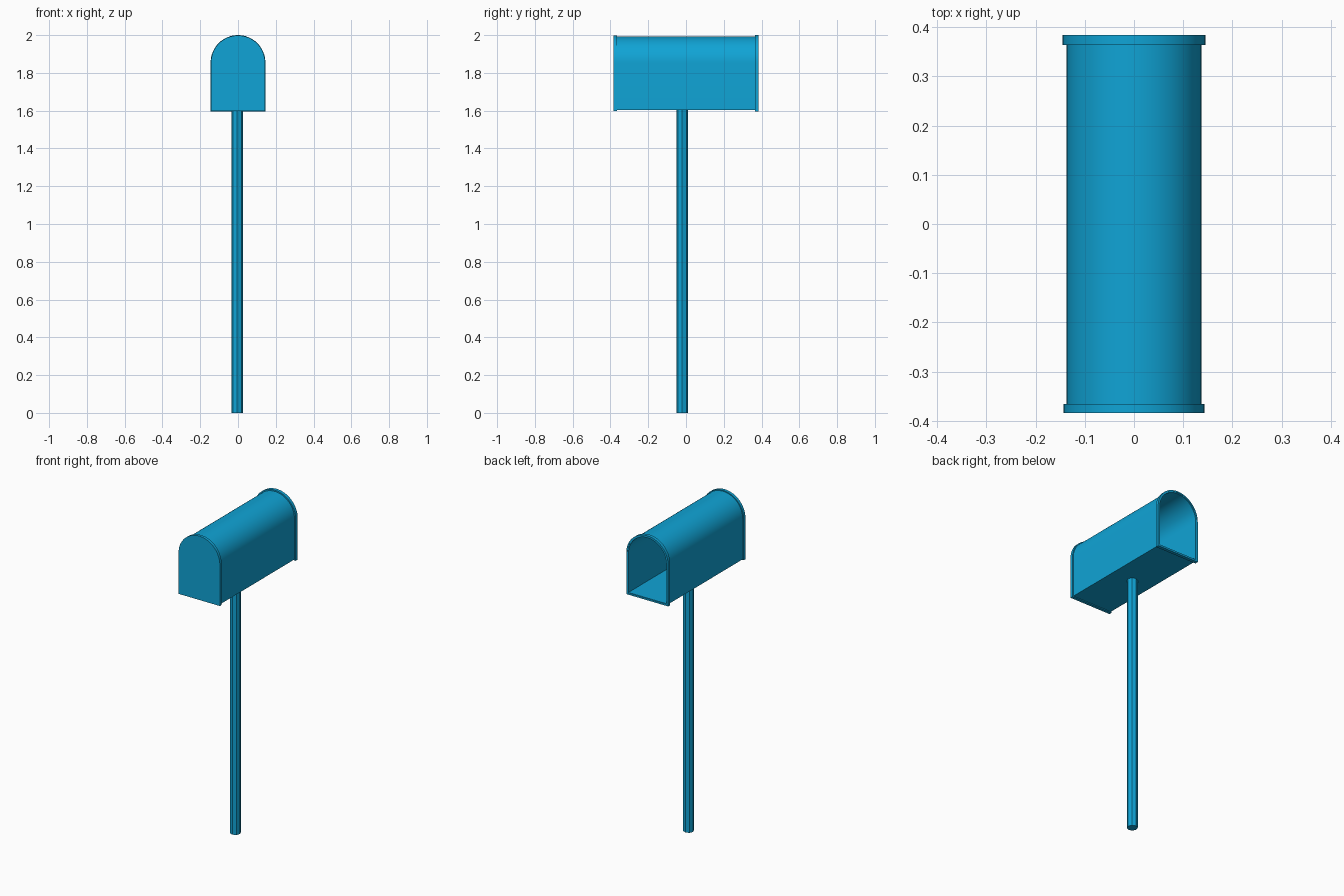
import bpy, bmesh, math

cube = bpy.data.objects.get("Cube")
if cube:
    bpy.data.objects.remove(cube, do_unlink=True)

blue = bpy.data.materials.new("sky blue paint")
blue.use_nodes = True
colour = (0.005, 0.37, 0.67, 1)
blue.diffuse_color = colour
blue.node_tree.nodes["Principled BSDF"].inputs["Base Color"].default_value = colour

SPRING = 1.855  # height where the arch begins


def arch(radius, bottom, steps=32):
    """Outline of a round-topped box: flat floor, straight sides, half circle."""
    pts = [(radius, bottom)]
    for i in range(steps + 1):
        a = math.pi * i / steps
        pts.append((radius * math.cos(a), SPRING + radius * math.sin(a)))
    return pts + [(-radius, bottom)]


def finish(name, bm, angle):
    bmesh.ops.recalc_face_normals(bm, faces=bm.faces)
    mesh = bpy.data.meshes.new(name)
    bm.to_mesh(mesh)
    bm.free()
    mesh.materials.append(blue)
    obj = bpy.data.objects.new(name, mesh)
    bpy.context.collection.objects.link(obj)
    bpy.ops.object.select_all(action="DESELECT")
    obj.select_set(True)
    bpy.context.view_layer.objects.active = obj
    bpy.ops.object.shade_smooth_by_angle(angle=math.radians(angle))
    return obj


def arch_part(name, radius, bottom, y0, y1, wall=0):
    """Extrude the arch along y: a solid slab, or a tube when wall is given."""
    bm = bmesh.new()

    def loop(r, z, y):
        return [bm.verts.new((x, y, h)) for x, h in arch(r, z)]

    def bridge(a, b):
        for i in range(len(a)):
            j = (i + 1) % len(a)
            bm.faces.new((a[i], a[j], b[j], b[i]))

    front, back = loop(radius, bottom, y0), loop(radius, bottom, y1)
    bridge(front, back)
    if wall:
        inner_front = loop(radius - wall, bottom + wall, y0)
        inner_back = loop(radius - wall, bottom + wall, y1)
        bridge(inner_front, inner_back)
        bridge(front, inner_front)
        bridge(back, inner_back)
    else:
        bm.faces.new(front)
        bm.faces.new(back)
    return finish(name, bm, 30)


# Hollow box, open at the back
arch_part("box_shell", 0.137, 1.603, -0.37, 0.382, wall=0.006)

# Raised collar around the open end
arch_part("back_collar", 0.145, 1.596, 0.364, 0.384, wall=0.0085)

# Closed front door, slightly larger than the box
arch_part("front_door", 0.143, 1.598, -0.384, -0.366)

# Eight-sided post
bm = bmesh.new()
bmesh.ops.create_cone(bm, cap_ends=True, segments=8, radius1=0.031, radius2=0.031, depth=1.605)
bmesh.ops.translate(bm, verts=bm.verts, vec=(-0.004, -0.02, 0.8025))
finish("post", bm, 30)
